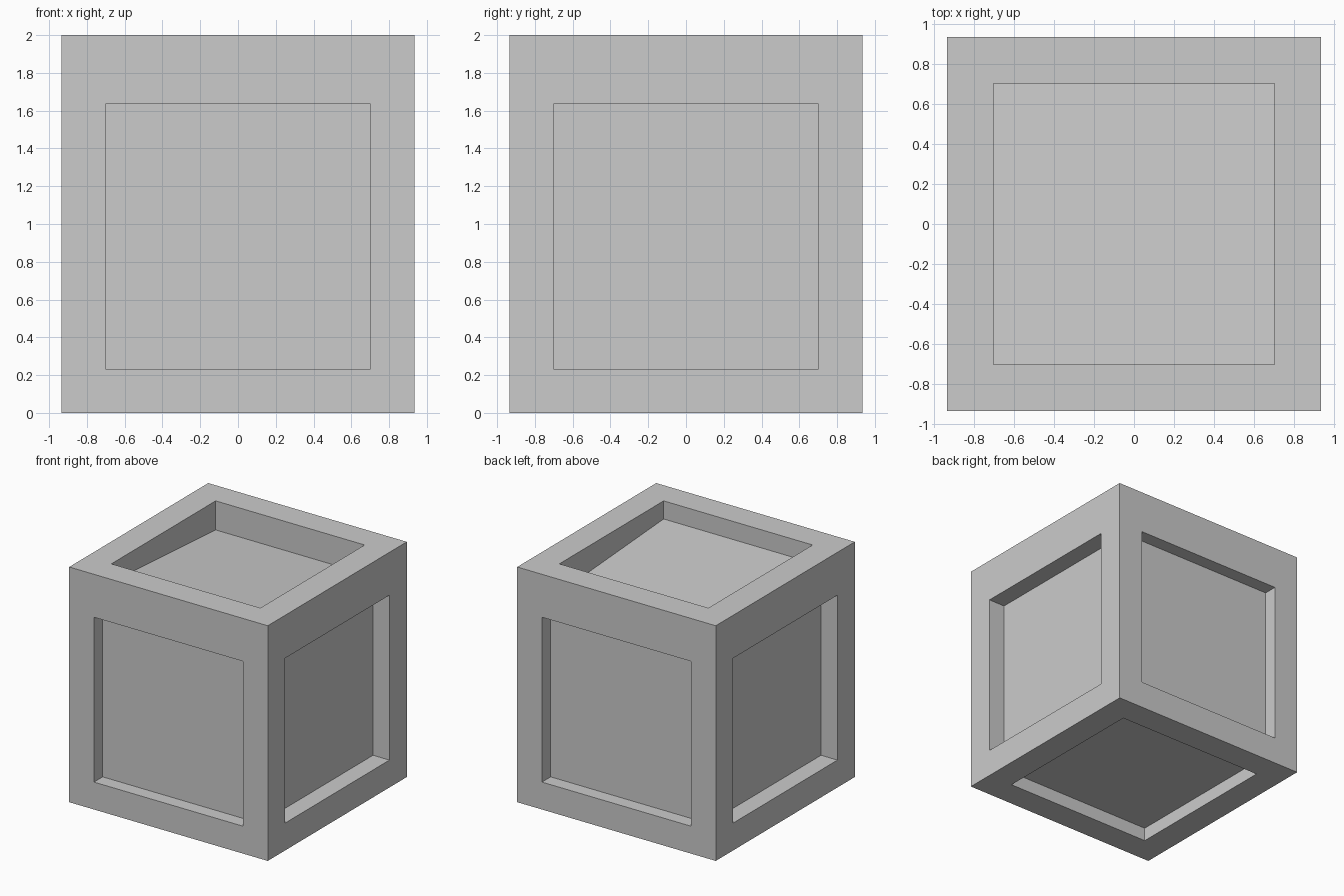
import bpy, bmesh
from mathutils import Matrix

if "Cube" in bpy.data.objects:
    bpy.data.objects.remove(bpy.data.objects["Cube"])

SIZE, HEIGHT, RIM = 1.868, 2.0, 0.233   # cube footprint, full height, frame width
DEPTH_X, DEPTH_Y, DEPTH_Z = 0.154, 0.117, 0.115
TOP_FRONT, TOP_BACK = 0.154, 0.247     # the top floor slopes down to the back

bm = bmesh.new()
bmesh.ops.create_cube(bm, size=SIZE, matrix=Matrix.Translation((0, 0, SIZE / 2)))

# frame around each side
panels = list(bm.faces)
bmesh.ops.inset_individual(bm, faces=panels, thickness=RIM, depth=0, use_even_offset=True)

# stretch the top frame up to full height
for v in bm.verts:
    if v.co.z > SIZE - 0.001:
        v.co.z = HEIGHT

# sink each panel into its frame
for panel in panels:
    panel.normal_update()
    n = panel.normal.copy()
    floor = bmesh.ops.extrude_discrete_faces(bm, faces=[panel])["faces"][0]
    for v in floor.verts:
        if n.z > 0.5:
            d = TOP_FRONT if v.co.y < 0 else TOP_BACK
        elif n.z < -0.5:
            d = DEPTH_Z
        else:
            d = DEPTH_X if abs(n.x) > 0.5 else DEPTH_Y
        v.co -= n * d

bmesh.ops.recalc_face_normals(bm, faces=bm.faces)
mesh = bpy.data.meshes.new("crate")
bm.to_mesh(mesh)
bm.free()
crate = bpy.data.objects.new("crate", mesh)
bpy.context.collection.objects.link(crate)
